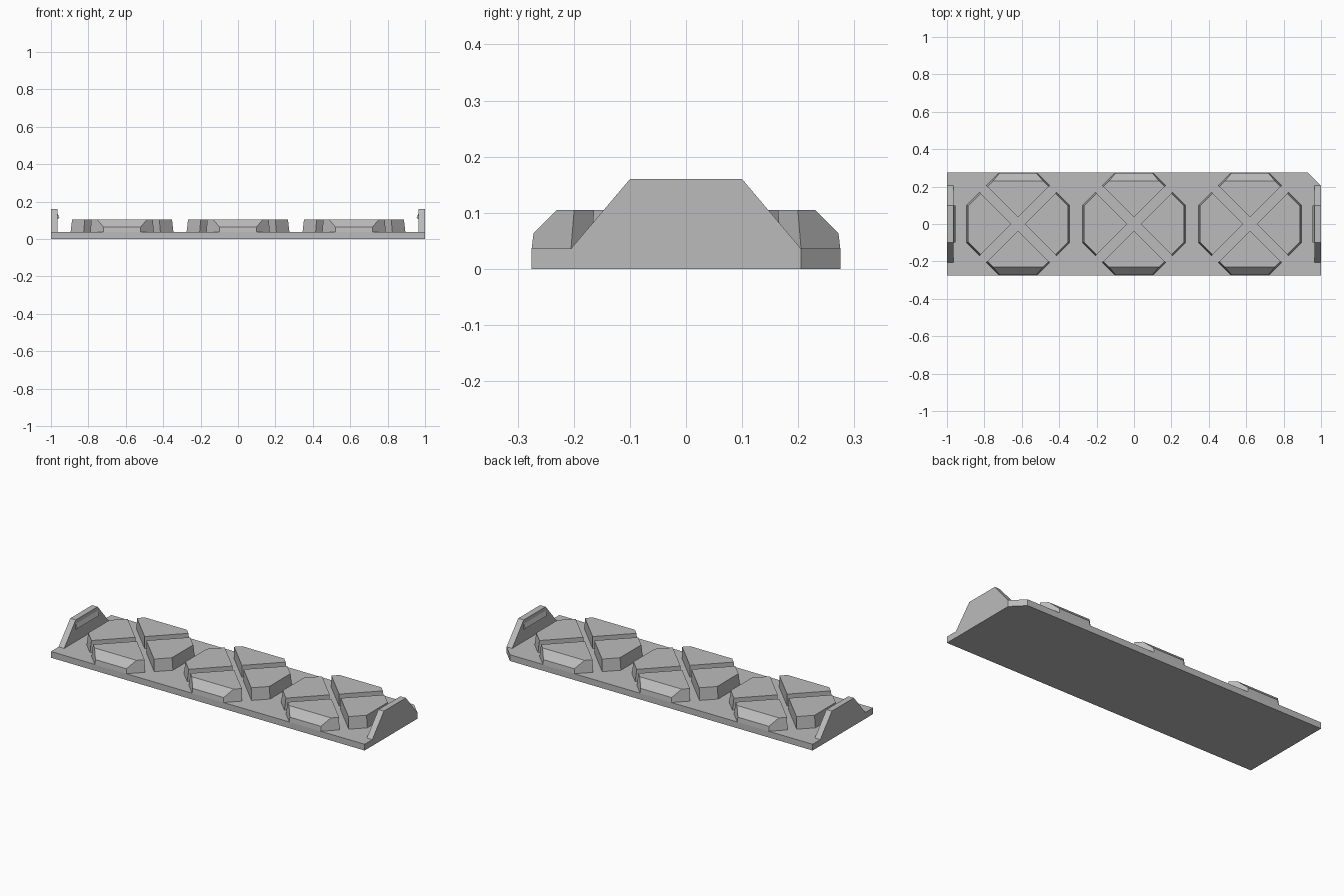
import bpy
import bmesh
from math import pi
from mathutils import Matrix, Vector

cube = bpy.data.objects.get("Cube")
if cube:
    bpy.data.objects.remove(cube, do_unlink=True)

grey = bpy.data.materials.new("plain grey")
grey.use_nodes = True
COLOUR = (0.5, 0.5, 0.5, 1)
grey.diffuse_color = COLOUR
grey.node_tree.nodes["Principled BSDF"].inputs["Base Color"].default_value = COLOUR

BASE_TOP, BLOCK_TOP, PLATE_TOP = 0.036, 0.105, 0.16
HALF_DEPTH = 0.275


def loft(lower, upper):
    """Closed solid between two matching outlines."""
    bm = bmesh.new()
    a = [bm.verts.new(p) for p in lower]
    b = [bm.verts.new(p) for p in upper]
    bm.faces.new(a[::-1])
    bm.faces.new(b)
    n = len(a)
    for i in range(n):
        j = (i + 1) % n
        bm.faces.new((a[i], a[j], b[j], b[i]))
    return bm


def finish(bm, name):
    bmesh.ops.recalc_face_normals(bm, faces=bm.faces)
    mesh = bpy.data.meshes.new(name)
    bm.to_mesh(mesh)
    bm.free()
    mesh.materials.append(grey)
    obj = bpy.data.objects.new(name, mesh)
    bpy.context.collection.objects.link(obj)
    return obj


# Base slab with one clipped corner
d = HALF_DEPTH
outline = [(-1, -d), (1, -d), (1, 0.205), (0.93, d), (-1, d)]
finish(loft([(x, y, 0) for x, y in outline],
            [(x, y, BASE_TOP) for x, y in outline]), "base_slab")


def wedge_outline(draft, z):
    """Triangle pointing at the cell centre, outer corners clipped at 45 degrees."""
    outer = HALF_DEPTH - draft
    clip = 0.375 - draft * 2 ** 0.5
    gap = 0.035
    side = (clip - gap) / 2
    half = [(side + gap, side), (outer, clip - outer)]
    pts = [(gap, 0)] + [(x, -y) for x, y in half] + half[::-1]
    return [(x, y, z) for x, y in pts]


# Three cells, each with four wedge blocks around a diagonal cross gap
for cell, cx in zip(("right", "middle", "left"), (-0.62, 0, 0.62)):
    for turn, side in enumerate(("left", "back", "right", "front")):
        bm = loft(wedge_outline(0, BASE_TOP), wedge_outline(0.008, BLOCK_TOP))
        if side in ("front", "back"):
            # Broad bevel on the outer upper edge
            cut = bmesh.ops.bisect_plane(
                bm, geom=bm.verts[:] + bm.edges[:] + bm.faces[:],
                plane_co=(0.23, 0, BLOCK_TOP), plane_no=Vector((1, 0, 1)),
                clear_outer=True)
            edges = [e for e in cut["geom_cut"] if isinstance(e, bmesh.types.BMEdge)]
            bmesh.ops.contextual_create(bm, geom=edges)
        bm.transform(Matrix.Translation((cx, 0, 0)) @ Matrix.Rotation(turn * pi / 2, 4, 'Z'))
        finish(bm, f"{cell}_cell_{side}_wedge")

# End plates with a small catch on the inner face
for side, s in (("left", 1), ("right", -1)):
    profile = [(-0.205, BASE_TOP), (0.205, BASE_TOP), (0.1, PLATE_TOP), (-0.1, PLATE_TOP)]
    finish(loft([(s * 0.965, y, z) for y, z in profile],
                [(s, y, z) for y, z in profile]), f"{side}_end_plate")
    catch = [(0.966, 0.105), (0.955, 0.112), (0.966, 0.14)]
    finish(loft([(s * x, -0.1, z) for x, z in catch],
                [(s * x, 0.1, z) for x, z in catch]), f"{side}_catch")
